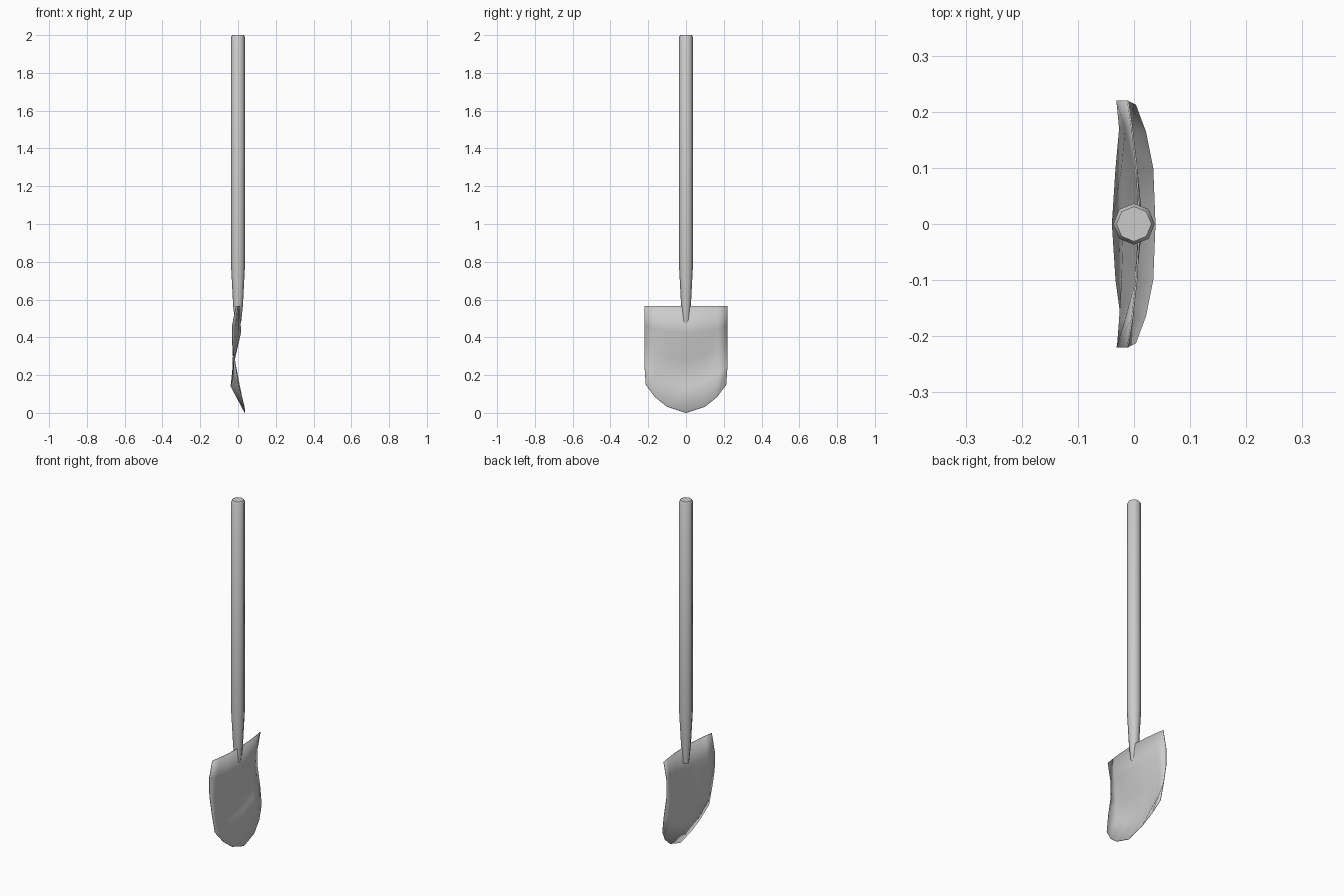
import bpy, bmesh, math

if "Cube" in bpy.data.objects:
    bpy.data.objects.remove(bpy.data.objects["Cube"])

def finish(name, bm, angle):
    bmesh.ops.recalc_face_normals(bm, faces=bm.faces)
    me = bpy.data.meshes.new(name)
    bm.to_mesh(me)
    bm.free()
    ob = bpy.data.objects.new(name, me)
    bpy.context.collection.objects.link(ob)
    bpy.ops.object.select_all(action='DESELECT')
    ob.select_set(True)
    bpy.context.view_layer.objects.active = ob
    bpy.ops.object.shade_smooth_by_angle(angle=math.radians(angle))
    return ob

# handle: octagonal shaft tapering into the blade, slightly rounded top
bm = bmesh.new()
rings = []
for z, r in [(0.475, 0.016), (0.57, 0.026), (0.78, 0.037), (1.99, 0.037), (2.0, 0.031)]:
    rings.append([bm.verts.new((r * math.cos(i * math.pi / 4), r * math.sin(i * math.pi / 4), z))
                  for i in range(8)])
for a, b in zip(rings, rings[1:]):
    for i in range(8):
        j = (i + 1) % 8
        bm.faces.new((a[i], a[j], b[j], b[i]))
bm.faces.new(rings[0])
bm.faces.new(rings[-1])
finish("handle", bm, 50)

# blade: curved sheet, columns from centre to edge (bottom y, upper y, bottom z, bottom x)
columns = [(0, 0, 0.0, 0.037), (0.10, 0.10, 0.033, 0.033),
           (0.165, 0.17, 0.085, 0.020), (0.213, 0.22, 0.15, 0.002)]
centre_x = [0.037, -0.038, -0.018, 0.014, 0.010]
edge_x = [0.002, -0.013, -0.029, -0.030, -0.011]
top = 0.565
bm = bmesh.new()
grid = []
for side in (-1, 1):
    for c in (columns[::-1] if side < 0 else columns[1:]):
        yb, yu, zb, xb = c
        k = (yu / 0.22) ** 1.7
        col = []
        for i in range(5):
            x = xb if i == 0 else centre_x[i] * (1 - k) + edge_x[i] * k
            col.append(bm.verts.new((x, side * (yb if i == 0 else yu), zb + (top - zb) * i / 4)))
        grid.append(col)
for a, b in zip(grid, grid[1:]):
    for i in range(4):
        bm.faces.new((a[i], b[i], b[i + 1], a[i + 1]))
blade = finish("blade", bm, 50)
mod = blade.modifiers.new("thickness", 'SOLIDIFY')
mod.thickness = 0.003
mod.offset = 0
